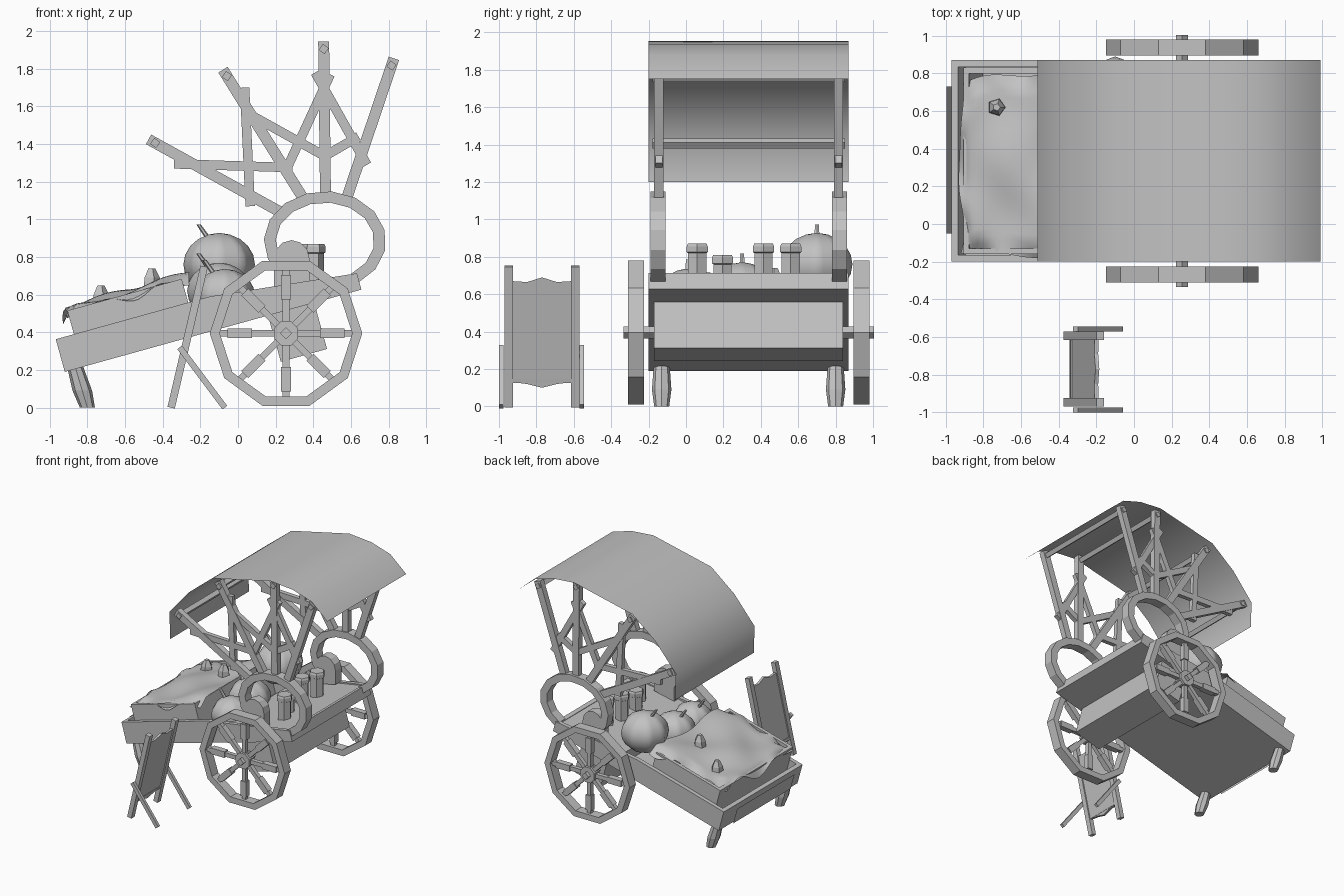
import bpy, bmesh
from math import sin, cos, pi, radians
from mathutils import Vector

cube = bpy.data.objects.get("Cube")
if cube:
    bpy.data.objects.remove(cube)

grey = bpy.data.materials.new("plain_grey")
grey.use_nodes = True
grey.diffuse_color = (0.54, 0.54, 0.54, 1)
grey.node_tree.nodes["Principled BSDF"].inputs["Base Color"].default_value = (0.54, 0.54, 0.54, 1)

MID = 0.335                     # centre line of the cart in y
TILT = radians(15.5)


def finish(name, bm, smooth=False):
    bmesh.ops.recalc_face_normals(bm, faces=bm.faces)
    for f in bm.faces:
        f.smooth = smooth
    me = bpy.data.meshes.new(name)
    bm.to_mesh(me)
    bm.free()
    me.materials.append(grey)
    ob = bpy.data.objects.new(name, me)
    bpy.context.collection.objects.link(ob)
    return ob


def prism(name, poly, y0, y1):
    """Extrude an x-z outline from y0 to y1."""
    bm = bmesh.new()
    a = [bm.verts.new((x, y0, z)) for x, z in poly]
    b = [bm.verts.new((x, y1, z)) for x, z in poly]
    bm.faces.new(a)
    bm.faces.new(b)
    for i in range(len(a)):
        j = (i + 1) % len(a)
        bm.faces.new((a[i], a[j], b[j], b[i]))
    return finish(name, bm)


def sheet(name, path, y0, y1, smooth):
    """Sweep an open x-z path along y as a thin sheet."""
    bm = bmesh.new()
    rows = [[bm.verts.new((x, y, z)) for y in (y0, y1)] for x, z in path]
    for r, s in zip(rows, rows[1:]):
        bm.faces.new((r[0], s[0], s[1], r[1]))
    return finish(name, bm, smooth)


def band(name, outer, inner, y0, y1, closed):
    """Ring or arc with a rectangular section."""
    bm = bmesh.new()
    rows = [[bm.verts.new((p[0], y, p[1])) for p, y in
             ((o, y0), (o, y1), (i, y1), (i, y0))] for o, i in zip(outer, inner)]
    n = len(rows)
    for k in range(n if closed else n - 1):
        r, s = rows[k], rows[(k + 1) % n]
        for c in range(4):
            d = (c + 1) % 4
            bm.faces.new((r[c], r[d], s[d], s[c]))
    if not closed:
        bm.faces.new(rows[0])
        bm.faces.new(rows[-1])
    return finish(name, bm)


def beam(name, p, q, w, y0, y1):
    p, q = Vector(p), Vector(q)
    d = (q - p).normalized() * (w / 2)
    n = Vector((-d.y, d.x))
    return prism(name, [p + n, q + n, q - n, p - n], y0, y1)


def arc(cx, cz, rx, rz, a0, a1, n):
    return [(cx + rx * cos(radians(a0 + (a1 - a0) * i / n)),
             cz + rz * sin(radians(a0 + (a1 - a0) * i / n))) for i in range(n + 1)]


def circle(cx, cz, r, n, start=0):
    return arc(cx, cz, r, r, start, start + 360, n)[:-1]


def both(y0, y1):
    return (("right", y0, y1), ("left", 2 * MID - y1, 2 * MID - y0))


def tip(u, v):
    """Point of the tilted cart bed in x-z."""
    return (-0.92 + u * cos(TILT) - v * sin(TILT), 0.19 + u * sin(TILT) + v * cos(TILT))


def slab(name, u0, u1, v0, v1, y0, y1):
    return prism(name, [tip(u0, v0), tip(u1, v0), tip(u1, v1), tip(u0, v1)], y0, y1)


def lathe(name, profile, n, loc, lean=0, ribs=0, smooth=False):
    """Revolve (radius, height) pairs, leaning along x, with optional ribs."""
    bm = bmesh.new()
    x, y, z = loc
    rows = []
    for r, h in profile:
        rows.append([])
        for i in range(n):
            a = 2 * pi * i / n
            q = r * (1 - ribs * abs(sin(4 * a)))
            rows[-1].append(bm.verts.new((x + q * cos(a) + lean * h, y + q * sin(a), z + h)))
    for r, s in zip(rows, rows[1:]):
        for i in range(n):
            j = (i + 1) % n
            bm.faces.new((r[i], r[j], s[j], s[i]))
    bm.faces.new(rows[0])
    bm.faces.new(rows[-1])
    return finish(name, bm, smooth)


# Tilted cart bed
for side, a, b in both(-0.2, -0.165):
    prism(side + "_bed_side", [tip(0, 0), tip(1.635, 0), tip(1.635, 0.09),
                               tip(0.85, 0.18), tip(0, 0.18)], a, b)
slab("bed_floor", 0, 1.635, 0, 0.03, -0.165, 0.835)
slab("bed_tail_board", 0, 0.035, 0.03, 0.18, -0.165, 0.835)
slab("bed_end_board", 1.6, 1.635, 0.03, 0.09, -0.165, 0.835)
prism("shelf_top", [tip(1.0, 0.03), tip(1.6, 0.03), tip(1.6, 0.085), tip(1.0, 0.145)], -0.165, 0.835)
slab("under_box", 1.12, 1.375, -0.255, 0, -0.17, 0.84)
sheet("tail_plate", [tip(-0.033, 0.03), tip(-0.033, 0.17)], -0.05, 0.73, False)

# Crate set into the bed
for side, a, b in both(-0.16, -0.13):
    slab(side + "_crate_side", 0.1, 0.73, 0.03, 0.31, a, b)
slab("crate_tail", 0.1, 0.13, 0.03, 0.31, -0.13, 0.8)
slab("crate_head", 0.7, 0.73, 0.03, 0.31, -0.13, 0.8)

# Rumpled cloth over the crate
bm = bmesh.new()
N = 24
grid = []
for i in range(N + 1):
    grid.append([])
    for j in range(N + 1):
        s, t = i / N, j / N
        u = 0.08 + 0.68 * s + 0.02 * sin(9 * t)
        y = -0.16 + (0.91 + 0.1 * s) * t + 0.02 * sin(8 * s)
        edge = max(0, 1 - min(s, t, 1 - t) / 0.09)
        v = 0.325 + 0.02 * sin(7 * s + 2) * sin(9 * t) - edge * (0.035 + 0.025 * sin(14 * (s + t)))
        x, z = tip(u, v)
        grid[-1].append(bm.verts.new((x, y, z)))
for i in range(N):
    for j in range(N):
        bm.faces.new((grid[i][j], grid[i + 1][j], grid[i + 1][j + 1], grid[i][j + 1]))
finish("cloth", bm, True)

# Small produce on the cloth
for k, (x, y, z) in enumerate([(-0.73, 0.62, 0.55), (-0.46, 0.47, 0.64)]):
    lathe(f"small_produce_{k}", [(0.05, 0), (0.045, 0.05), (0.02, 0.1)], 5, (x, y, z))

# Pumpkins with stems
for k, (x, y, z, r) in enumerate([(-0.1, 0.7, 0.76, 0.19), (-0.1, 0.3, 0.62, 0.17),
                                  (-0.07, 0.01, 0.595, 0.16)]):
    prof = [(max(0.01, r * sin(pi * i / 10)), -0.88 * r * cos(pi * i / 10)) for i in range(11)]
    lathe(f"pumpkin_{k}", prof, 32, (x, y, z), ribs=0.07, smooth=True)
    lathe(f"pumpkin_stem_{k}", [(0.016, 0), (0.012, 0.07)], 6, (x - 0.06, y, z + 0.75 * r), -0.7)

# Jars on the shelf
for k, (x, y, h) in enumerate([(0.4, 0.06, 0.22), (0.34, 0.195, 0.16), (0.32, 0.415, 0.22), (0.36, 0.56, 0.22)]):
    lathe(f"jar_{k}", [(0.056, 0), (0.056, h - 0.05), (0.065, h - 0.045), (0.065, h - 0.015),
                       (0.058, h)], 6, (x, y, 0.65))

# Wheels and axle
WX, WZ = 0.255, 0.395
for side, a, b in both(-0.31, -0.225):
    band(side + "_wheel_rim", circle(WX, WZ, 0.405, 10), circle(WX, WZ, 0.352, 10), a, b, True)
    prism(side + "_wheel_hub", circle(WX, WZ, 0.07, 8, 22.5), a + 0.005, b - 0.005)
    for k in range(8):
        d = Vector((cos(k * pi / 4), sin(k * pi / 4)))
        c = Vector((WX, WZ))
        beam(f"{side}_spoke_{k}", c + d * 0.05, c + d * 0.36, 0.035, a + 0.025, b - 0.025)
        beam(f"{side}_spoke_sleeve_{k}", c + d * 0.18, c + d * 0.31, 0.052, a + 0.017, b - 0.017)
prism("axle", circle(WX, WZ, 0.032, 4), -0.335, 1.005)

# Tapered feet at the tail
for side, y in (("right", -0.13), ("left", 0.8)):
    lathe(side + "_foot", [(0.04, 0), (0.052, 0.09), (0.042, 0.23)], 8, (-0.8, y, 0), -0.3)

# Side hoops, inner arches, canopy posts and braces
posts = [((0.26, 1.02), (-0.475, 1.425)), ((0.36, 1.09), (-0.08, 1.795)),
         ((0.465, 1.1), (0.455, 1.945)), ((0.57, 1.09), (0.828, 1.855))]
braces = [((-0.34, 1.295), (0.29, 1.275)), ((0.065, 1.07), (0.035, 1.7)),
          ((0.04, 1.57), (0.49, 1.32)), ((0.25, 1.25), (0.49, 1.77)),
          ((0.41, 1.78), (0.685, 1.29)), ((0.45, 1.33), (0.64, 1.44))]
for side, a, b in both(-0.19, -0.11):
    band(side + "_hoop", arc(0.462, 0.885, 0.325, 0.265, -58, 225, 12),
         arc(0.462, 0.885, 0.262, 0.205, -58, 225, 12), a, b, False)
    prism(side + "_hoop_arch", [(0.38, 0.67)] + arc(0.285, 0.79, 0.095, 0.1, 0, 180, 6) + [(0.19, 0.63)], a, b)
for side, a, b in both(-0.17, -0.12):
    for k, (p, q) in enumerate(posts):
        beam(f"{side}_canopy_post_{k}", p, q, 0.058, a, b)
    for k, (p, q) in enumerate(braces):
        beam(f"{side}_brace_{k}", p, q, 0.05, a + 0.006, b - 0.006)
for k, (p, q) in enumerate(posts):
    d = (Vector(p) - Vector(q)).normalized() * 0.04
    prism(f"canopy_rod_{k}", circle(q[0] + d.x, q[1] + d.y, 0.027, 4, 10), -0.18, 0.85)

# Canopy sheet with a hanging flap
sheet("canopy", [(-0.505, 1.2), (-0.512, 1.43), (-0.32, 1.655), (-0.1, 1.83), (0.45, 1.953),
                 (0.66, 1.935), (0.84, 1.88), (0.99, 1.75)], -0.2, 0.87, True)

# Folding sign board beside the cart
for y in (-0.97, -0.615):
    beam("sign_post", (-0.355, 0.0), (-0.18, 0.75), 0.04, y, y + 0.045)
for y in (-1.0, -0.57):
    beam("sign_prop", (-0.31, 0.32), (-0.07, 0.0), 0.032, y, y + 0.025)
bm = bmesh.new()
front, back = [], []
for x0, row in ((-0.01, front), (0.01, back)):
    pts = [(-0.93, 0.67), (-0.85, 0.665), (-0.77, 0.69), (-0.69, 0.665), (-0.61, 0.67),
           (-0.61, 0.13), (-0.69, 0.12), (-0.77, 0.1), (-0.85, 0.12), (-0.93, 0.13)]
    row += [bm.verts.new((-0.355 + 0.233 * z + x0, y, z)) for y, z in pts]
bm.faces.new(front)
bm.faces.new(back)
for i in range(len(front)):
    j = (i + 1) % len(front)
    bm.faces.new((front[i], front[j], back[j], back[i]))
finish("sign_panel", bm)
beam("sign_rail", (-0.327, 0.13), (-0.322, 0.15), 0.03, -0.97, -0.57)
